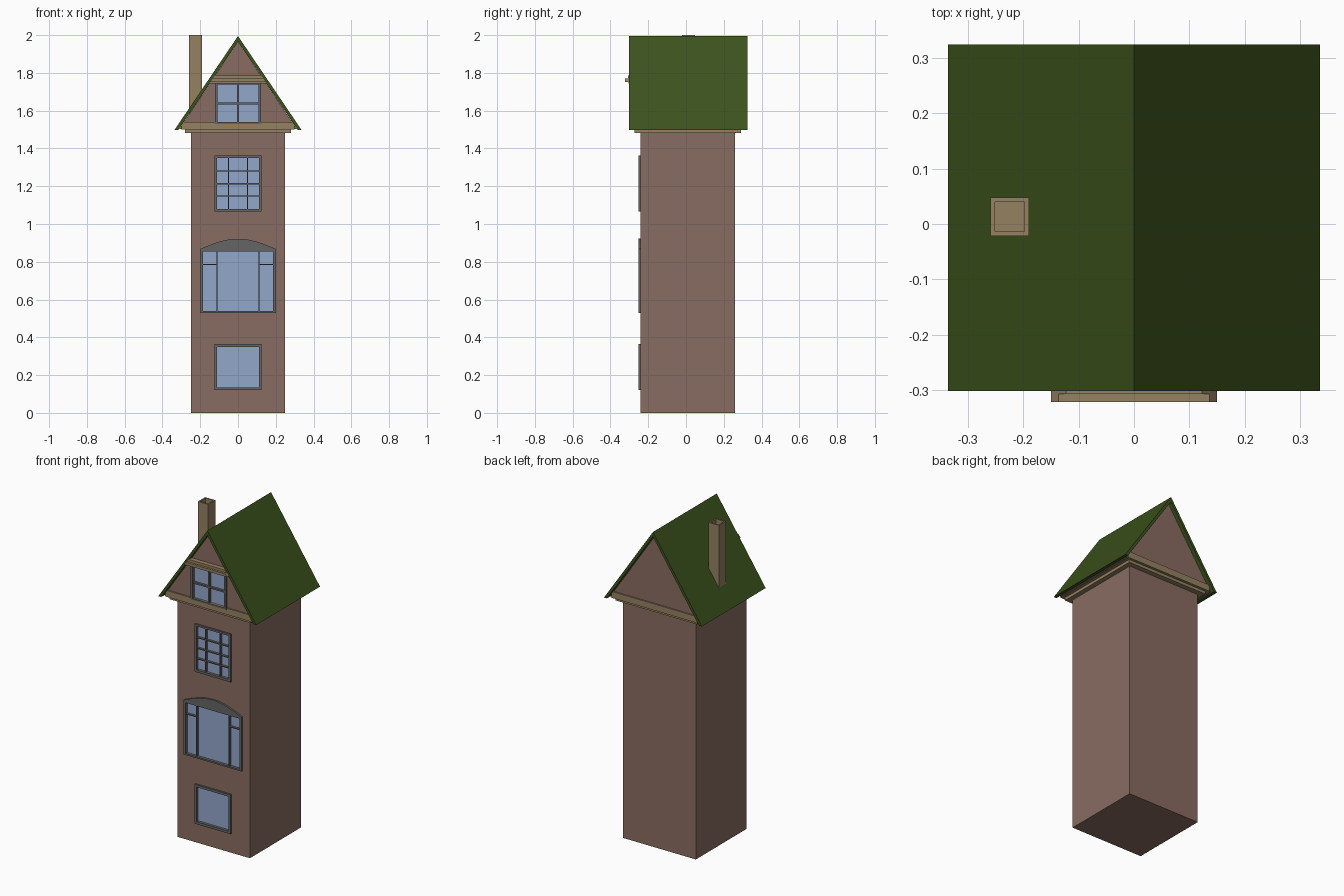
import bpy, bmesh

if "Cube" in bpy.data.objects:
    bpy.data.objects.remove(bpy.data.objects["Cube"])


def material(name, rgb):
    m = bpy.data.materials.new(name)
    m.diffuse_color = (*rgb, 1)
    m.use_nodes = True
    m.node_tree.nodes["Principled BSDF"].inputs["Base Color"].default_value = m.diffuse_color
    return m


BRICK = material("brick", (0.25, 0.15, 0.12))
GLASS = material("glass", (0.29, 0.39, 0.60))
GREEN = material("roof_green", (0.045, 0.085, 0.012))
TRIM = material("stone_trim", (0.30, 0.22, 0.12))
FRAME = material("frame_grey", (0.13, 0.13, 0.13))


def prism(name, profile, y0, y1, mat=None):
    """Extrude an x-z outline from y0 to y1."""
    bm = bmesh.new()
    face = bm.faces.new([bm.verts.new((x, y0, z)) for x, z in profile])
    ext = bmesh.ops.extrude_face_region(bm, geom=[face])
    verts = [v for v in ext["geom"] if isinstance(v, bmesh.types.BMVert)]
    bmesh.ops.translate(bm, verts=verts, vec=(0, y1 - y0, 0))
    bmesh.ops.recalc_face_normals(bm, faces=bm.faces)
    me = bpy.data.meshes.new(name)
    bm.to_mesh(me)
    bm.free()
    ob = bpy.data.objects.new(name, me)
    bpy.context.collection.objects.link(ob)
    if mat:
        me.materials.append(mat)
    return ob


def box(name, x0, x1, y0, y1, z0, z1, mat=None):
    return prism(name, [(x0, z0), (x1, z0), (x1, z1), (x0, z1)], y0, y1, mat)


def cut(ob, cutter):
    mod = ob.modifiers.new("opening", 'BOOLEAN')
    mod.operation = 'DIFFERENCE'
    mod.solver = 'EXACT'
    mod.object = cutter


def window(name, wall, wall_y, outline, pane, bars):
    """Frame, recessed glass and glazing bars set into a wall."""
    hw, z0, z1 = pane
    back = wall_y + 0.008
    cutter = box(name + "_cutter", -hw, hw, wall_y - 0.1, back, z0, z1)
    cutter.hide_render = True
    cutter.hide_viewport = False
    cutter.display_type = 'WIRE'
    frame = prism(name + "_frame", outline, wall_y - 0.011, wall_y + 0.003, FRAME)
    cut(wall, cutter)
    cut(frame, cutter)
    box(name + "_glass", -hw, hw, back - 0.002, back + 0.002, z0, z1, GLASS)
    for i, (xa, xb, za, zb) in enumerate(bars):
        box(f"{name}_bar_{i}", xa, xb, wall_y - 0.008, back, za, zb, FRAME)


def rect(hw, z0, z1):
    return [(-hw, z0), (hw, z0), (hw, z1), (-hw, z1)]


def v_bar(x, z0, z1, t=0.003):
    return (x - t, x + t, z0, z1)


def h_bar(z, x0, x1, t=0.003):
    return (x0, x1, z - t, z + t)


# Tower body and gabled attic
tower = box("tower_wall", -0.25, 0.25, -0.24, 0.26, 0, 1.5, BRICK)
attic = prism("attic_wall", [(-0.312, 1.502), (0.312, 1.502), (0, 1.965)], -0.28, 0.30, BRICK)

# Roof shell
prism("roof", [(0, 1.995), (0.337, 1.497), (0.317, 1.497), (0, 1.965),
               (-0.317, 1.497), (-0.337, 1.497)], -0.302, 0.325, GREEN)

# Two-step cornice around the tower top
box("cornice_lower", -0.28, 0.28, -0.272, 0.292, 1.482, 1.502, TRIM)
prism("cornice_upper", [(-0.298, 1.5), (0.298, 1.5), (0.298, 1.525), (0.288, 1.54),
                        (-0.288, 1.54), (-0.298, 1.525)], -0.288, 0.308, TRIM)

# Moulding above the gable window
for i, (z0, z1, y0, hw0, hw1) in enumerate([(1.745, 1.753, -0.305, 0.148, 0.146),
                                            (1.753, 1.77, -0.322, 0.15, 0.137),
                                            (1.77, 1.785, -0.308, 0.137, 0.123)]):
    prism(f"gable_moulding_{i}", [(-hw0, z0), (hw0, z0), (hw1, z1), (-hw1, z1)],
          y0, -0.275, TRIM)

# Ground floor window
window("ground_window", tower, -0.24, rect(0.125, 0.12, 0.365), (0.11, 0.135, 0.35), [])

# Wide arched window
arch = [(0.2, 0.868), (0.14, 0.893), (0.09, 0.909), (0.045, 0.919), (0, 0.922)]
outline = [(-0.2, 0.53), (0.2, 0.53)] + arch + [(-x, z) for x, z in arch[-2::-1]]
bars = [v_bar(s * 0.112, 0.54, 0.855) for s in (-1, 1)]
bars += [h_bar(0.785, -0.185, -0.112), h_bar(0.785, 0.112, 0.185)]
window("arched_window", tower, -0.24, outline, (0.185, 0.54, 0.855), bars)

# Upper window with small panes
bars = [v_bar(x, 1.08, 1.35) for x in (-0.05, 0.05)]
bars += [h_bar(z, -0.11, 0.11) for z in (1.148, 1.213, 1.28)]
window("upper_window", tower, -0.24, rect(0.125, 1.065, 1.362), (0.11, 1.08, 1.35), bars)

# Gable window with a cross bar
window("gable_window", attic, -0.28, rect(0.122, 1.53, 1.75), (0.108, 1.54, 1.738),
       [v_bar(0, 1.54, 1.738, 0.005), h_bar(1.637, -0.108, 0.108, 0.005)])

# Hollow chimney
chimney = box("chimney", -0.26, -0.19, -0.022, 0.048, 1.58, 2.0, TRIM)
flue = box("flue_cutter", -0.252, -0.198, -0.014, 0.04, 1.95, 2.1)
flue.hide_render = True
flue.display_type = 'WIRE'
cut(chimney, flue)
